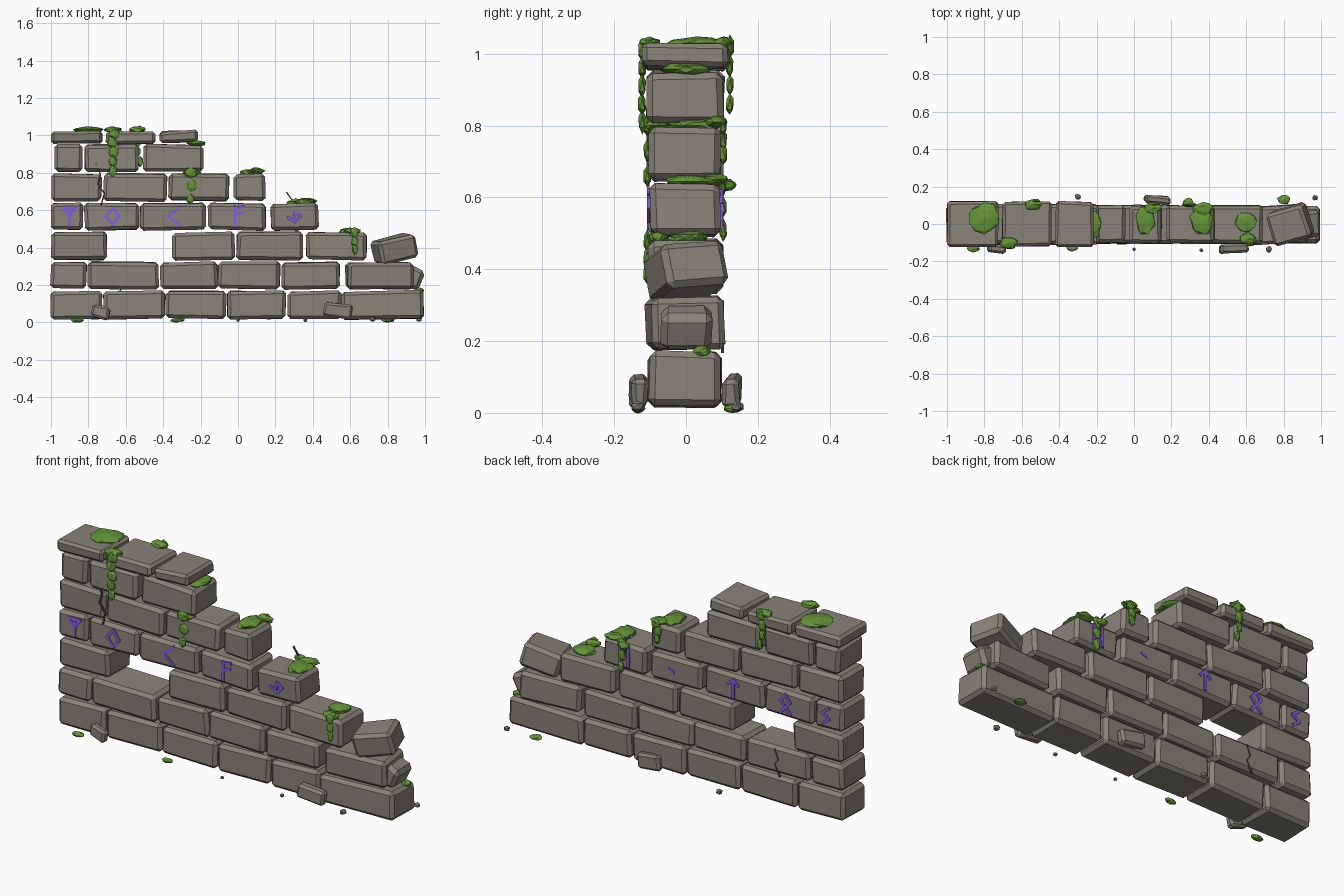
import bpy, bmesh, math, random
from mathutils import Vector, Matrix, Euler

random.seed(7)


def material(name, rgb):
    m = bpy.data.materials.new(name)
    m.diffuse_color = (*rgb, 1)
    return m


STONE = material("grey_stone", (0.25, 0.23, 0.19))
MOSS = material("green_moss", (0.13, 0.30, 0.04))
RUNE = material("violet_rune", (0.25, 0.11, 0.72))
CRACK = material("dark_crack", (0.085, 0.08, 0.07))


def finish(bm, name, mat):
    bmesh.ops.recalc_face_normals(bm, faces=bm.faces)
    me = bpy.data.meshes.new(name)
    bm.to_mesh(me)
    bm.free()
    me.materials.append(mat)
    ob = bpy.data.objects.new(name, me)
    bpy.context.collection.objects.link(ob)
    return ob


def block(name, center, size, rot=(0, 0, 0), bevel=0.017, jitter=0.005):
    """Chamfered stone with slightly uneven corners."""
    bm = bmesh.new()
    bmesh.ops.create_cube(bm, size=1)
    for v in bm.verts:
        v.co = Vector(c * s for c, s in zip(v.co, size))
        v.co += Vector(random.uniform(-jitter, jitter) for _ in range(3))
    bmesh.ops.bevel(bm, geom=bm.edges[:], offset=bevel, segments=1,
                    affect='EDGES', clamp_overlap=True)
    e = Euler([math.radians(a) for a in rot])
    bm.transform(Matrix.Translation(center) @ e.to_matrix().to_4x4())
    return finish(bm, name, STONE)


def blob(bm, center, radii, rough=0.15, sub=2):
    """Faceted irregular lump."""
    made = bmesh.ops.create_icosphere(bm, subdivisions=sub, radius=1)["verts"]
    for v in made:
        k = 1 + random.uniform(-rough, rough)
        v.co = Vector(center) + Vector(c * r * k for c, r in zip(v.co, radii))


def strip(bm, a, b, y, width, thick=0.008):
    """Thin bar on the wall face between two (x, z) points."""
    a, b = Vector(a), Vector(b)
    d = b - a
    rot = Matrix.Rotation(-math.atan2(d.y, d.x), 4, 'Y')
    mid = (a + b) / 2
    bmesh.ops.create_cube(bm, size=1, matrix=Matrix.Translation((mid.x, y, mid.y)) @ rot
                          @ Matrix.Diagonal((d.length + width * 0.6, thick, width, 1)))


# Courses: bottom, top, front y, back y, brick spans along x
COURSES = [
    (0.02, 0.168, -0.103, 0.097, [(-1, -.728), (-.718, -.39), (-.384, -.065),
                                 (-.055, .255), (.265, .55), (.556, .995)]),
    (0.178, 0.322, -0.105, 0.1, [(-1, -.81), (-.80, -.425), (-.418, -.11),
                                (-.105, .225), (.232, .545)]),
    (0.334, 0.482, -0.103, 0.1, [(-1, -.70), (-.355, -.015), (-.005, .345), (.365, .69)]),
    (0.494, 0.637, -0.102, 0.097, [(-1, -.83), (-.82, -.53), (-.52, -.175),
                                  (-.16, .147), (.175, .43)]),
    (0.65, 0.795, -0.102, 0.097, [(-.995, -.73), (-.718, -.38), (-.37, -.045), (-.025, .145)]),
    (0.806, 0.95, -0.108, 0.105, [(-.98, -.83), (-.82, -.535), (-.505, -.185)]),
]
for row, (z0, z1, y0, y1, spans) in enumerate(COURSES):
    for i, (a, b) in enumerate(spans):
        block(f"brick_{row}_{i}", ((a + b) / 2, (y0 + y1) / 2, (z0 + z1) / 2),
              (b - a, y1 - y0, z1 - z0), rot=(0, random.uniform(-0.8, 0.8), 0))

# Cap slabs
for i, (a, b, z, tilt) in enumerate([(-1, -.725, .99, 0), (-.705, -.44, .987, 0),
                                     (-.418, -.215, .992, -3)]):
    block(f"cap_slab_{i}", ((a + b) / 2, 0, z), (b - a, 0.238, 0.066), (0, tilt, 0), 0.014)

# Shifted and fallen blocks at the broken end
block("shifted_brick", (.755, -.003, .25), (.35, .2, .14), (0, 0, 4))
block("tilted_brick", (.835, 0, .392), (.205, .18, .13), (4, -14, 16))
block("loose_end_stone", (.942, 0, .235), (.085, .14, .115), (0, 22, 4), 0.02)

# Rubble beside the base
block("rubble_front_right", (.535, -.132, .063), (.155, .045, .075), (0, 7, 2), 0.012)
block("rubble_front_left", (-.735, -.132, .053), (.095, .04, .065), (0, 14, -6), 0.012)
block("rubble_back", (.125, .13, .063), (.14, .045, .08), (0, 8, -4), 0.012)

# Pebbles
for i, (x, y, r) in enumerate([(-.3, .145, .018), (0, -.135, .01), (.36, -.14, .012),
                               (.72, -.135, .018), (.968, .14, .016)]):
    bm = bmesh.new()
    blob(bm, (x, y, r), (r, r, r * 0.9), 0.1, 1)
    finish(bm, f"pebble_{i}", STONE)

# Moss cushions: x, y, z, radius x, radius y
CUSHIONS = [(-.80, .03, 1.03, .08, .085), (-.54, .105, 1.03, .045, .03),
            (-.67, -.10, 1.03, .045, .033), (-.225, 0, .957, .05, .075),
            (-.25, -.085, .80, .05, .035), (.06, .02, .80, .05, .08),
            (.10, .085, .81, .045, .03), (.36, .015, .645, .06, .075),
            (.37, .08, .65, .05, .035), (.29, .115, .635, .03, .025),
            (.60, .01, .488, .06, .055), (.61, -.08, .488, .045, .03),
            (-.86, -.132, .012, .035, .018), (-.33, -.13, .012, .03, .016),
            (.80, .13, .012, .035, .025), (.97, .045, .17, .025, .025)]
for i, (x, y, z, rx, ry) in enumerate(CUSHIONS):
    bm = bmesh.new()
    blob(bm, (x, y, z), (rx, ry, 0.012 if z < 0.1 else 0.017))
    finish(bm, f"moss_cushion_{i}", MOSS)

# Hanging moss: x, y, top, bottom, width
HANGING = [(-.67, -.122, 1.01, .81, .034), (-.25, -.108, .80, .66, .038),
           (.62, -.108, .48, .39, .024), (-.53, .122, 1.02, .86, .026),
           (.10, .103, .80, .72, .03), (.31, .103, .635, .51, .032)]
for i, (x, y, top, bottom, w) in enumerate(HANGING):
    bm = bmesh.new()
    n = max(3, round((top - bottom) / 0.042))
    for k in range(n):
        t = k / (n - 1)
        blob(bm, (x + random.uniform(-.008, .008), y, top + (bottom - top) * t),
             (w * (1 - 0.35 * t), 0.012, 0.032), 0.12, 1)
    finish(bm, f"hanging_moss_{i}", MOSS)

# Carved runes: strokes as (u, w) points around each centre
RUNES_FRONT = {
    "fork": (-.90, [(0, -.05, 0, .045), (0, 0, -.035, .045), (0, 0, .035, .045),
                    (-.035, .045, .035, .045)]),
    "diamond": (-.67, [(0, .045, .035, 0), (.035, 0, 0, -.045),
                       (0, -.045, -.035, 0), (-.035, 0, 0, .045)]),
    "angle": (-.34, [(.03, .05, -.03, 0), (-.03, 0, .03, -.05)]),
    "flag": (0, [(-.015, -.05, -.015, .05), (-.015, .045, .03, .05), (-.015, .005, .025, .02)]),
    "loop": (.30, [(-.035, -.005, .005, -.03), (.005, -.03, .035, 0),
                   (.035, 0, .005, .022), (.005, .022, -.005, -.02)]),
}
RUNES_BACK = {
    "gate": (.30, [(-.025, -.05, -.025, .05), (.025, -.05, .025, .05), (-.025, .02, .025, -.02)]),
    "dash": (.02, [(-.015, .005, .015, -.005)]),
    "arrow": (-.35, [(0, -.05, 0, .05), (0, .05, -.03, .02), (0, .05, .03, .02)]),
    "knot": (-.66, [(0, .05, .028, .015), (0, .05, -.028, .015), (.028, .015, -.03, -.05),
                    (-.028, .015, .03, -.05)]),
    "bolt": (-.90, [(.02, .045, -.02, .015), (-.02, .015, .02, -.012), (.02, -.012, -.015, -.04)]),
}
for side, runes, y, mirror in (("front", RUNES_FRONT, -.104, 1), ("back", RUNES_BACK, .099, -1)):
    for name, (x, strokes) in runes.items():
        bm = bmesh.new()
        for a, b, c, d in strokes:
            strip(bm, (x + a * mirror, .567 + b), (x + c * mirror, .567 + d), y, 0.015)
        finish(bm, f"rune_{side}_{name}", RUNE)

# Cracks: zigzag strips on the wall faces
CRACKS = [(-.106, [(-.76, .85), (-.735, .79), (-.75, .74), (-.715, .69), (-.73, .63)]),
          (.1, [(.26, .695), (.30, .64), (.29, .60), (.32, .54)]),
          (.102, [(-.60, .31), (-.62, .26), (-.60, .23), (-.63, .17)])]
for i, (y, pts) in enumerate(CRACKS):
    bm = bmesh.new()
    for a, b in zip(pts, pts[1:]):
        strip(bm, a, b, y, 0.007)
    finish(bm, f"crack_{i}", CRACK)
